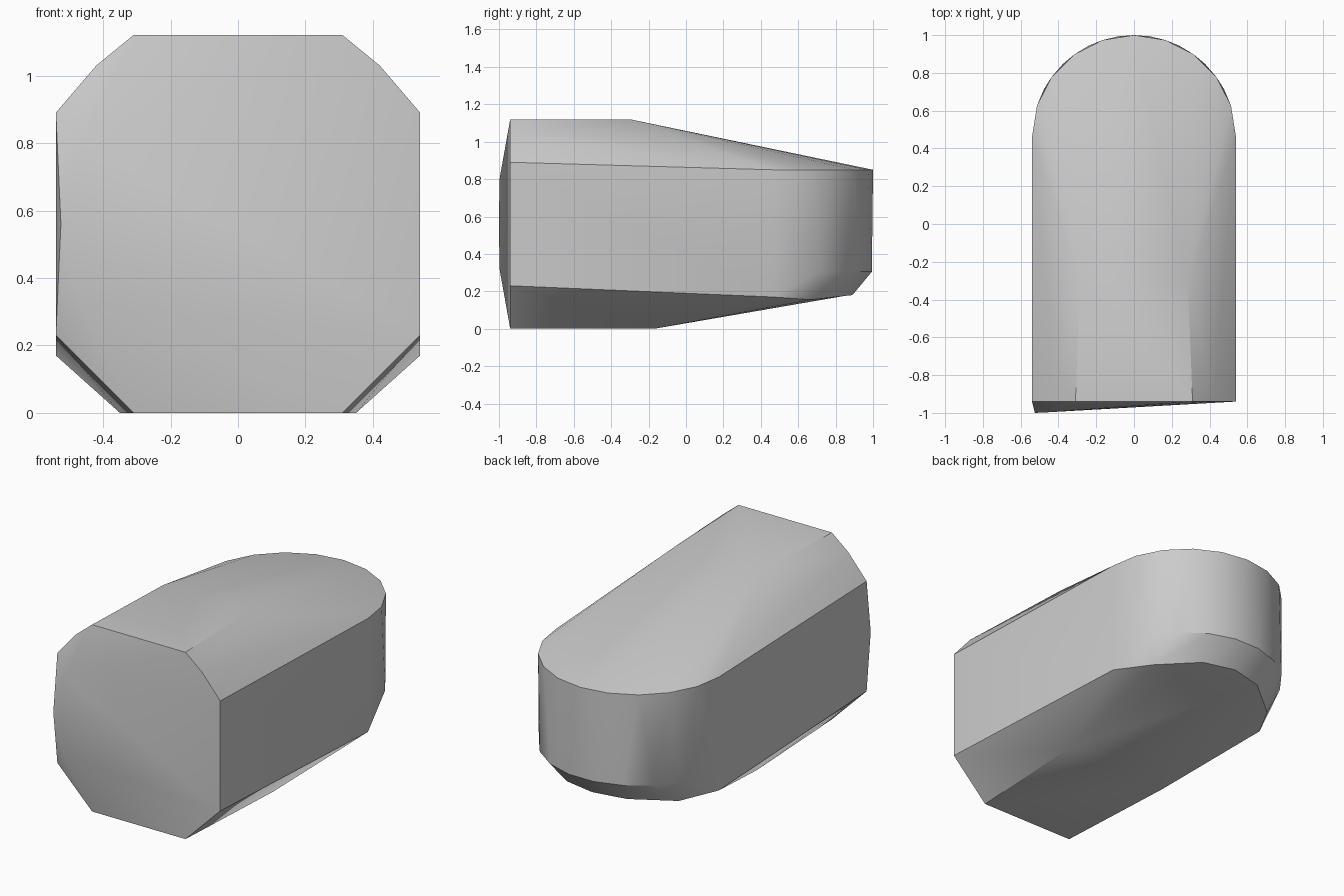
import bpy
import bmesh
import math

cube = bpy.data.objects.get("Cube")
if cube:
    bpy.data.objects.remove(cube, do_unlink=True)

grey = bpy.data.materials.new("plain grey")
grey.use_nodes = True
colour = (0.6, 0.6, 0.6, 1)
grey.diffuse_color = colour
grey.node_tree.nodes["Principled BSDF"].inputs["Base Color"].default_value = colour


def both(x, y, z):
    """A point and its mirror across the middle."""
    return [(x, y, z), (-x, y, z)]


def arc(radius, y, z, start, steps):
    """Rounded rear outline, swept from one side to the other."""
    span = math.pi - 2 * start
    angles = [start + span * i / steps for i in range(steps + 1)]
    return [(radius * math.cos(a), y + radius * math.sin(a), z) for a in angles]


points = []
# Chamfered front outline
for x, z in ((0.31, 1.12), (0.42, 1.03), (0.54, 0.89), (0.54, 0.23), (0.31, 0)):
    points += both(x, -0.94, z)
# Slight swelling on one side of the front
points += [(-0.46, -0.997, 0.8), (-0.525, -1, 0.56), (-0.46, -0.997, 0.32)]
# Top ridge and bottom ridge, where the slopes begin
points += both(0.285, -0.3, 1.12)
points += both(0.35, -0.17, 0)
# Rear wall, upper and lower outline
points += arc(0.54, 0.46, 0.85, 0, 10)
points += arc(0.54, 0.46, 0.305, math.radians(28), 7)
points += both(0.54, 0.46, 0.17)
# Inner rim under the rear
points += both(0.42, 0.67, 0.155)
points += both(0.2, 0.845, 0.175)
points += [(0, 0.89, 0.18)]

# Skin the outlines into one closed body
bm = bmesh.new()
for p in points:
    bm.verts.new(p)
hull = bmesh.ops.convex_hull(bm, input=bm.verts)
loose = [v for v in bm.verts if not v.link_faces]
bmesh.ops.delete(bm, geom=loose, context="VERTS")
bmesh.ops.dissolve_limit(bm, angle_limit=math.radians(1),
                         verts=bm.verts, edges=bm.edges)
bmesh.ops.recalc_face_normals(bm, faces=bm.faces)
mesh = bpy.data.meshes.new("rounded_body")
bm.to_mesh(mesh)
bm.free()
mesh.materials.append(grey)
body = bpy.data.objects.new("rounded_body", mesh)
bpy.context.collection.objects.link(body)

# Smooth the rounded rear, keep the chamfers crisp
bpy.ops.object.select_all(action="DESELECT")
body.select_set(True)
bpy.context.view_layer.objects.active = body
bpy.ops.object.shade_smooth_by_angle(angle=math.radians(36))
